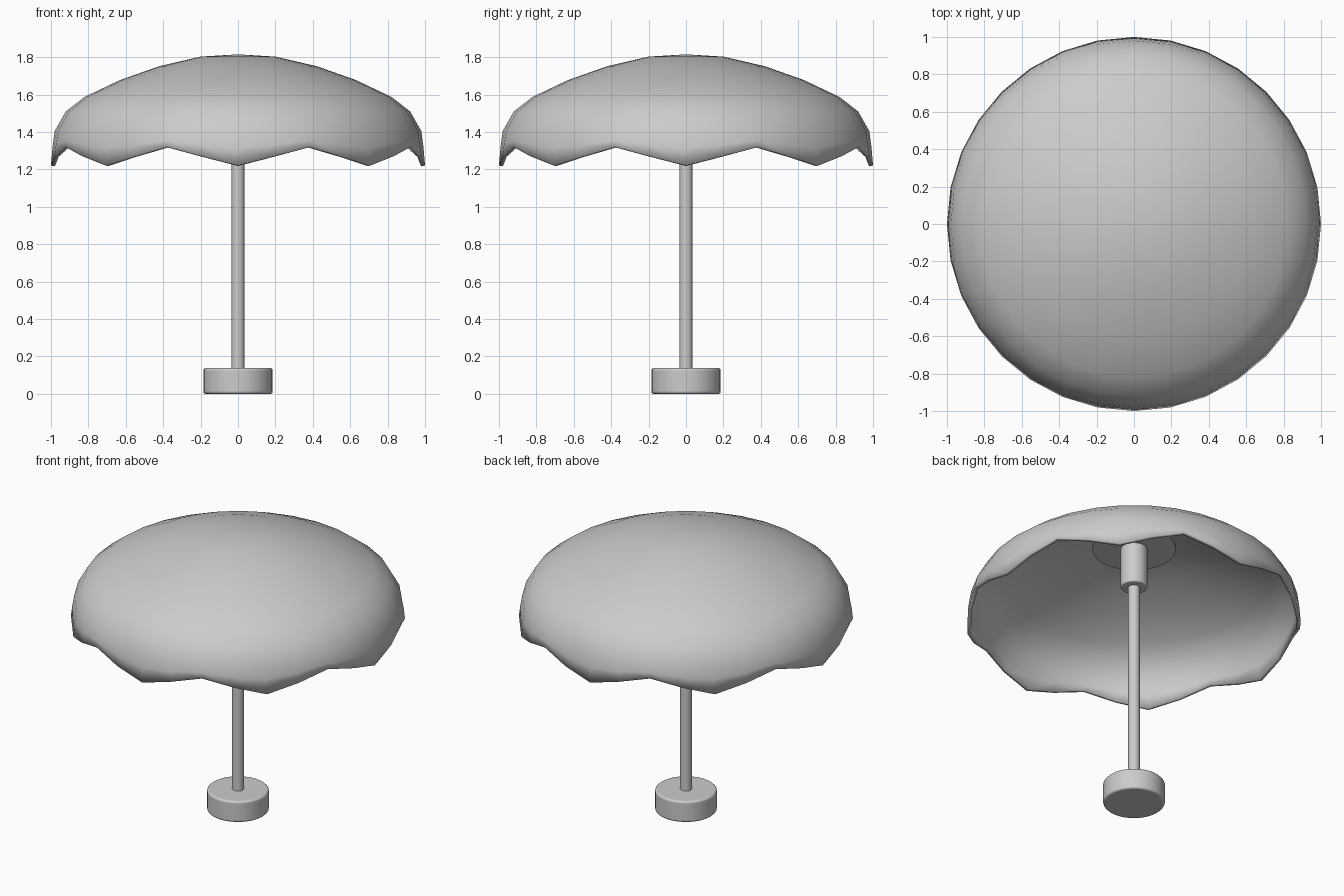
import bpy, bmesh, math
from mathutils import Vector

default = bpy.data.objects.get("Cube")
if default:
    bpy.data.objects.remove(default, do_unlink=True)

grey = bpy.data.materials.new("plain_grey")
grey.use_nodes = True
grey.diffuse_color = (0.6, 0.6, 0.6, 1)
grey.node_tree.nodes["Principled BSDF"].inputs["Base Color"].default_value = (0.6, 0.6, 0.6, 1)


def finish(name, bm):
    bmesh.ops.recalc_face_normals(bm, faces=bm.faces)
    mesh = bpy.data.meshes.new(name)
    bm.to_mesh(mesh)
    bm.free()
    mesh.materials.append(grey)
    obj = bpy.data.objects.new(name, mesh)
    bpy.context.collection.objects.link(obj)
    bpy.ops.object.select_all(action="DESELECT")
    obj.select_set(True)
    bpy.context.view_layer.objects.active = obj
    bpy.ops.object.shade_smooth_by_angle(angle=math.radians(40))
    return obj


def cylinder(name, radius, bottom, top, bevel=0):
    bm = bmesh.new()
    bmesh.ops.create_cone(bm, cap_ends=True, segments=32, radius1=radius,
                          radius2=radius, depth=top - bottom)
    bmesh.ops.translate(bm, verts=bm.verts, vec=(0, 0, (top + bottom) / 2))
    obj = finish(name, bm)
    if bevel:
        mod = obj.modifiers.new("soft_rim", "BEVEL")
        mod.width = bevel
        mod.segments = 3
    return obj


# Canopy: domed profile swept round, its hem waved into eight scallops
SEGMENTS, LOBES = 32, 8
profile = [(0.2, 1.803), (0.42, 1.752), (0.63, 1.678), (0.82, 1.588),
           (0.92, 1.51), (0.98, 1.405), (0.992, 1.335), (1.0, 1.27)]
hem_wave = {6: 0.02, 7: 0.05}
bm = bmesh.new()
rings = []
for row, (radius, height) in enumerate(profile):
    ring = []
    for i in range(SEGMENTS):
        a = math.tau * i / SEGMENTS
        z = height - hem_wave.get(row, 0) * math.cos(LOBES * a)
        ring.append(bm.verts.new((radius * math.cos(a), radius * math.sin(a), z)))
    rings.append(ring)
apex = bm.verts.new((0, 0, 1.815))
for i in range(SEGMENTS):
    j = (i + 1) % SEGMENTS
    bm.faces.new((apex, rings[0][i], rings[0][j]))
    for upper, lower in zip(rings, rings[1:]):
        bm.faces.new((upper[i], lower[i], lower[j], upper[j]))
canopy = finish("canopy", bm)
shell = canopy.modifiers.new("fabric_thickness", "SOLIDIFY")
shell.thickness = 0.022
shell.offset = -1

# Pole, hub and weighted foot
cylinder("ceiling_plate", 0.25, 1.755, 1.775)
cylinder("hub", 0.08, 1.49, 1.77, 0.008)
cylinder("pole", 0.035, 0.1, 1.6)
cylinder("foot", 0.185, 0, 0.138, 0.012)
